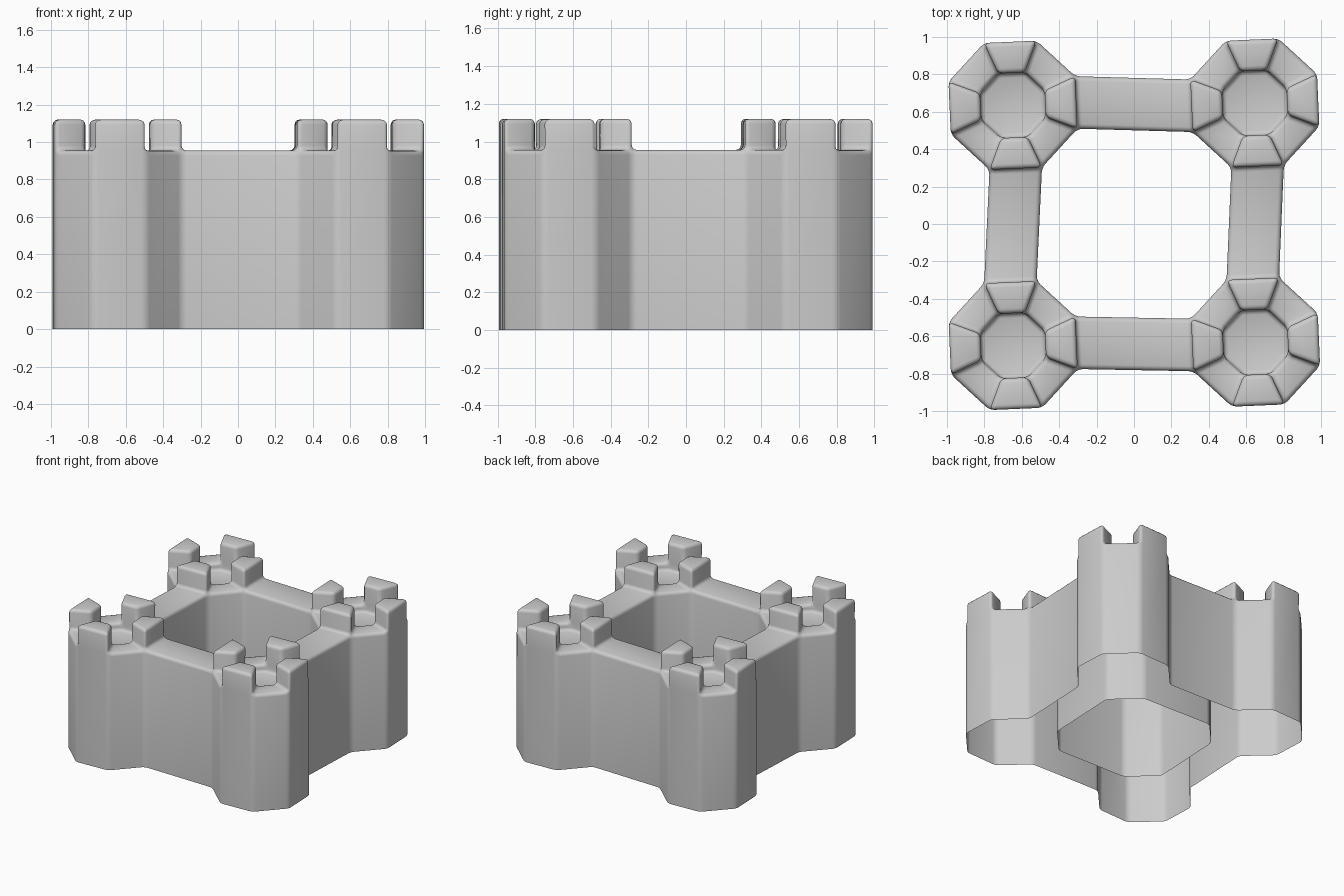
import bpy
import bmesh
import math
from mathutils import Vector

cube = bpy.data.objects.get("Cube")
if cube:
    bpy.data.objects.remove(cube, do_unlink=True)

WALL_TOP, MERLON_TOP, BASIN_DEPTH = 0.955, 1.12, 0.06
OUTER_R, INNER_R, TWIST = 0.367, 0.187, 25
# Tower centres, counter-clockwise from the back left
TOWERS = [(0.646, 0.647), (-0.647, 0.635), (-0.646, -0.650), (0.650, -0.632)]

stone = bpy.data.materials.new("light_grey_stone")
stone.use_nodes = True
stone.diffuse_color = (0.6, 0.6, 0.6, 1)
stone.node_tree.nodes["Principled BSDF"].inputs["Base Color"].default_value = (0.6, 0.6, 0.6, 1)

bm = bmesh.new()


def octagon(turn, radius):
    """Octagon of vertices round one tower, numbered from its own outer side."""
    ring = []
    for k in range(8):
        a = math.radians(TWIST + 45 * k + 90 * turn)
        centre = Vector((*TOWERS[turn], WALL_TOP))
        ring.append(bm.verts.new(centre + Vector((math.cos(a), math.sin(a), 0)) * radius))
    return ring


def raise_faces(faces, height):
    """Extrude separate faces straight up or down."""
    for f in bmesh.ops.extrude_discrete_faces(bm, faces=faces)["faces"]:
        for v in f.verts:
            v.co.z += height


# Plan at wall height: four octagonal towers joined by four walls
outer = [octagon(i, OUTER_R) for i in range(4)]
inner = [octagon(i, INNER_R) for i in range(4)]
merlons, basins = [], []
for i in range(4):
    o, n, nxt = outer[i], inner[i], outer[(i + 1) % 4]
    basins.append(bm.faces.new(n))
    for k in range(8):
        j = (k + 1) % 8
        face = bm.faces.new((o[k], o[j], n[j], n[k]))
        if k % 2:
            merlons.append(face)
    bm.faces.new((o[3], nxt[6], nxt[5], o[4]))

# Drop the walls to the ground, leaving the shell open underneath
rim = [e for e in bm.edges if e.is_boundary]
for v in bmesh.ops.extrude_edge_only(bm, edges=rim)["geom"]:
    if isinstance(v, bmesh.types.BMVert):
        v.co.z = 0

# Merlons and sunken tower floors
raise_faces(merlons, MERLON_TOP - WALL_TOP)
raise_faces(basins, -BASIN_DEPTH)
bmesh.ops.recalc_face_normals(bm, faces=bm.faces[:])

# Round every real corner except the open base outline
corners = [e for e in bm.edges
           if len(e.link_faces) == 2 and e.calc_face_angle() > math.radians(25)]
bmesh.ops.bevel(bm, geom=corners, offset=0.026, offset_type='OFFSET', segments=3,
                profile=0.5, affect='EDGES', clamp_overlap=True)
bmesh.ops.recalc_face_normals(bm, faces=bm.faces[:])

mesh = bpy.data.meshes.new("castle_walls")
bm.to_mesh(mesh)
bm.free()
mesh.materials.append(stone)
castle = bpy.data.objects.new("castle_walls", mesh)
bpy.context.collection.objects.link(castle)

# Smooth rounded corners
bpy.ops.object.select_all(action='DESELECT')
castle.select_set(True)
bpy.context.view_layer.objects.active = castle
bpy.ops.object.shade_smooth_by_angle(angle=math.radians(50))
